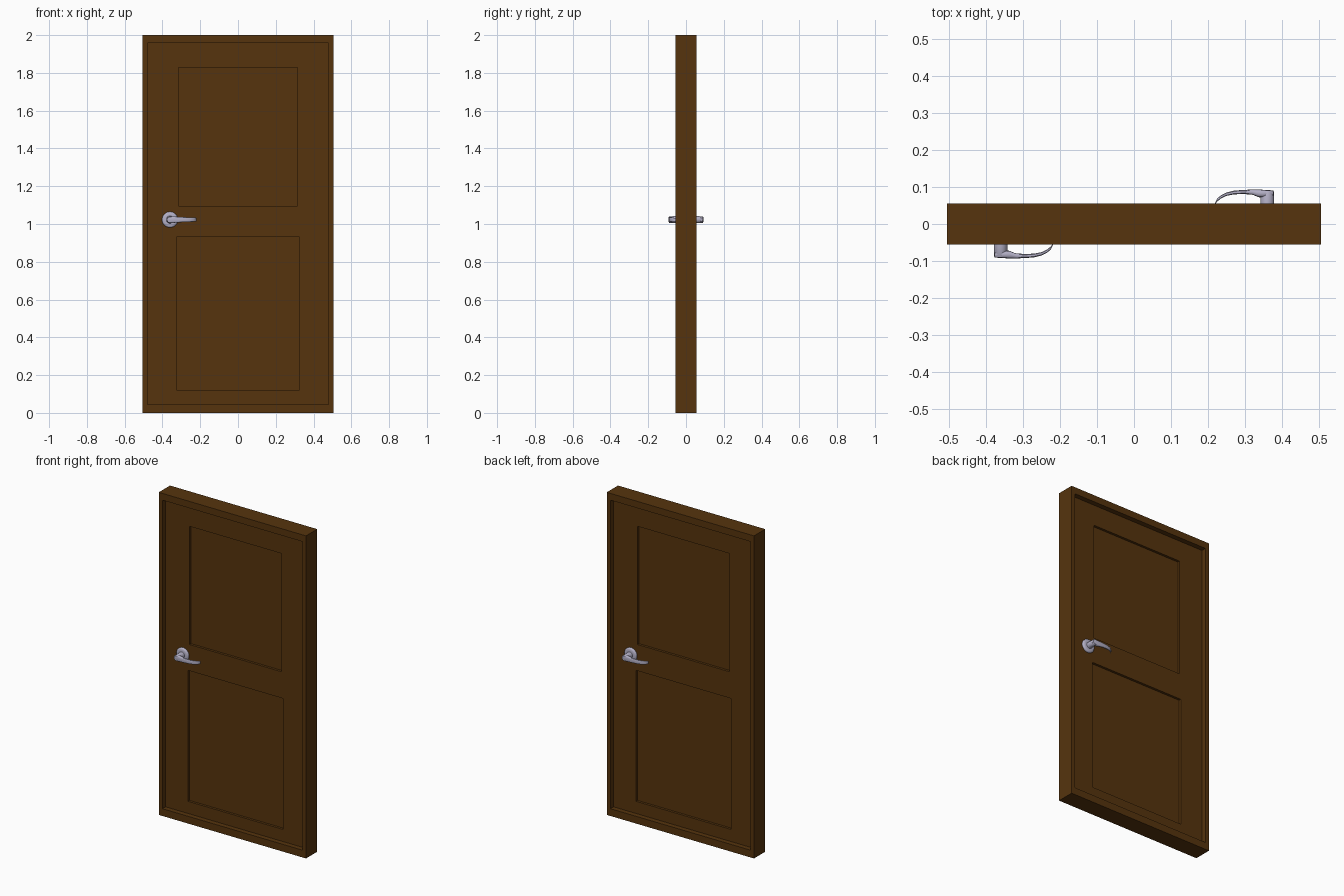
import bpy, bmesh, math
from mathutils import Matrix

if "Cube" in bpy.data.objects:
    bpy.data.objects.remove(bpy.data.objects["Cube"])


def material(name, rgb):
    m = bpy.data.materials.new(name)
    m.diffuse_color = (*rgb, 1)
    m.use_nodes = True
    m.node_tree.nodes["Principled BSDF"].inputs["Base Color"].default_value = m.diffuse_color
    return m


WOOD = material("dark_brown_wood", (0.093, 0.034, 0.004))
METAL = material("pale_metal", (0.45, 0.43, 0.56))

HX, HY, HZ = 0.505, 0.055, 2.0      # door half width, half depth, height
LEAF_Y = 0.024                      # half depth of the leaf inside the frame
PANEL_Y = 0.009                     # half depth of the sunk panels
KX, KZ = -0.36, 1.023               # handle centre


def make(name, bm, mat):
    bmesh.ops.recalc_face_normals(bm, faces=bm.faces)
    me = bpy.data.meshes.new(name)
    bm.to_mesh(me)
    bm.free()
    me.materials.append(mat)
    ob = bpy.data.objects.new(name, me)
    bpy.context.collection.objects.link(ob)
    return ob


def box(name, x, y0, y1, z0, z1):
    bm = bmesh.new()
    bmesh.ops.create_cube(bm, size=1)
    for v in bm.verts:
        v.co = (x * 2 * v.co.x, y0 + (v.co.y + 0.5) * (y1 - y0), z0 + (v.co.z + 0.5) * (z1 - z0))
    return make(name, bm, WOOD)


def smooth(ob):
    bpy.ops.object.select_all(action='DESELECT')
    ob.select_set(True)
    bpy.context.view_layer.objects.active = ob
    bpy.ops.object.shade_smooth_by_angle(angle=math.radians(40))


# door: one slab with a frame recess and two sunk panels cut into each side
door = box("door", HX, -HY, HY, 0, HZ)
recesses = [(0.48, LEAF_Y, 0.045, 1.958),
            (0.315, PANEL_Y, 1.095, 1.828),
            (0.325, PANEL_Y, 0.12, 0.932)]
bpy.context.view_layer.objects.active = door
for x, depth, z0, z1 in recesses:
    for s in (-1, 1):
        lo, hi = sorted((s * depth, s * 0.2))
        cutter = box("recess_cutter", x, lo, hi, z0, z1)
        cutter.hide_render = True
        mod = door.modifiers.new("recess", 'BOOLEAN')
        mod.operation, mod.solver, mod.object = 'DIFFERENCE', 'EXACT', cutter
        bpy.context.view_layer.objects.active = door
        bpy.ops.object.modifier_apply(modifier=mod.name)
        bpy.data.objects.remove(cutter, do_unlink=True)


def lathe(name, profile, n=32):
    """Turn (radius, y) rings about the handle axis, capping both ends."""
    bm = bmesh.new()
    rings = [[bm.verts.new((KX + r * math.cos(2 * math.pi * i / n), y,
                            KZ + r * math.sin(2 * math.pi * i / n))) for i in range(n)]
             for r, y in profile]
    return skin(name, bm, rings)


def skin(name, bm, rings):
    n = len(rings[0])
    for a, b in zip(rings, rings[1:]):
        for i in range(n):
            bm.faces.new((a[i], a[(i + 1) % n], b[(i + 1) % n], b[i]))
    bm.faces.new(rings[0])
    bm.faces.new(rings[-1])
    return make(name, bm, METAL)


def lever(name):
    """Loft rounded sections: x, outer y, inner y, half height."""
    stations = [(-0.377, -0.089, -0.076, 0.009), (-0.370, -0.091, -0.074, 0.015),
                (-0.355, -0.092, -0.073, 0.018), (-0.338, -0.093, -0.072, 0.017),
                (-0.320, -0.093, -0.079, 0.015), (-0.295, -0.092, -0.081, 0.0135),
                (-0.270, -0.090, -0.080, 0.0125), (-0.250, -0.085, -0.076, 0.0115),
                (-0.235, -0.078, -0.069, 0.011), (-0.225, -0.069, -0.061, 0.0105),
                (-0.219, -0.058, -0.053, 0.009)]
    bm = bmesh.new()
    rings, n = [], 16
    for x, yo, yi, h in stations:
        ring = []
        for i in range(n):
            c, s = (f(2 * math.pi * i / n) for f in (math.cos, math.sin))
            cy = math.copysign(abs(c) ** 0.6, c)
            sz = math.copysign(abs(s) ** 0.6, s)
            ring.append(bm.verts.new((x, (yo + yi) / 2 + cy * (yi - yo) / 2, KZ + sz * h)))
        rings.append(ring)
    return skin(name, bm, rings)


# handles: rose, neck and lever, repeated by a half turn for the back
for side, angle in (("front", 0), ("back", math.pi)):
    parts = [
        lathe(side + "_handle_rose", [(0.042, -LEAF_Y + 0.002), (0.042, -0.031),
                                      (0.039, -0.035), (0.033, -0.037), (0.024, -0.038)]),
        lathe(side + "_handle_neck", [(0.020, -0.034), (0.0185, -0.055),
                                      (0.0175, -0.088), (0.0155, -0.091)]),
        lever(side + "_handle_lever"),
    ]
    for ob in parts:
        ob.data.transform(Matrix.Rotation(angle, 4, 'Z'))
        smooth(ob)
